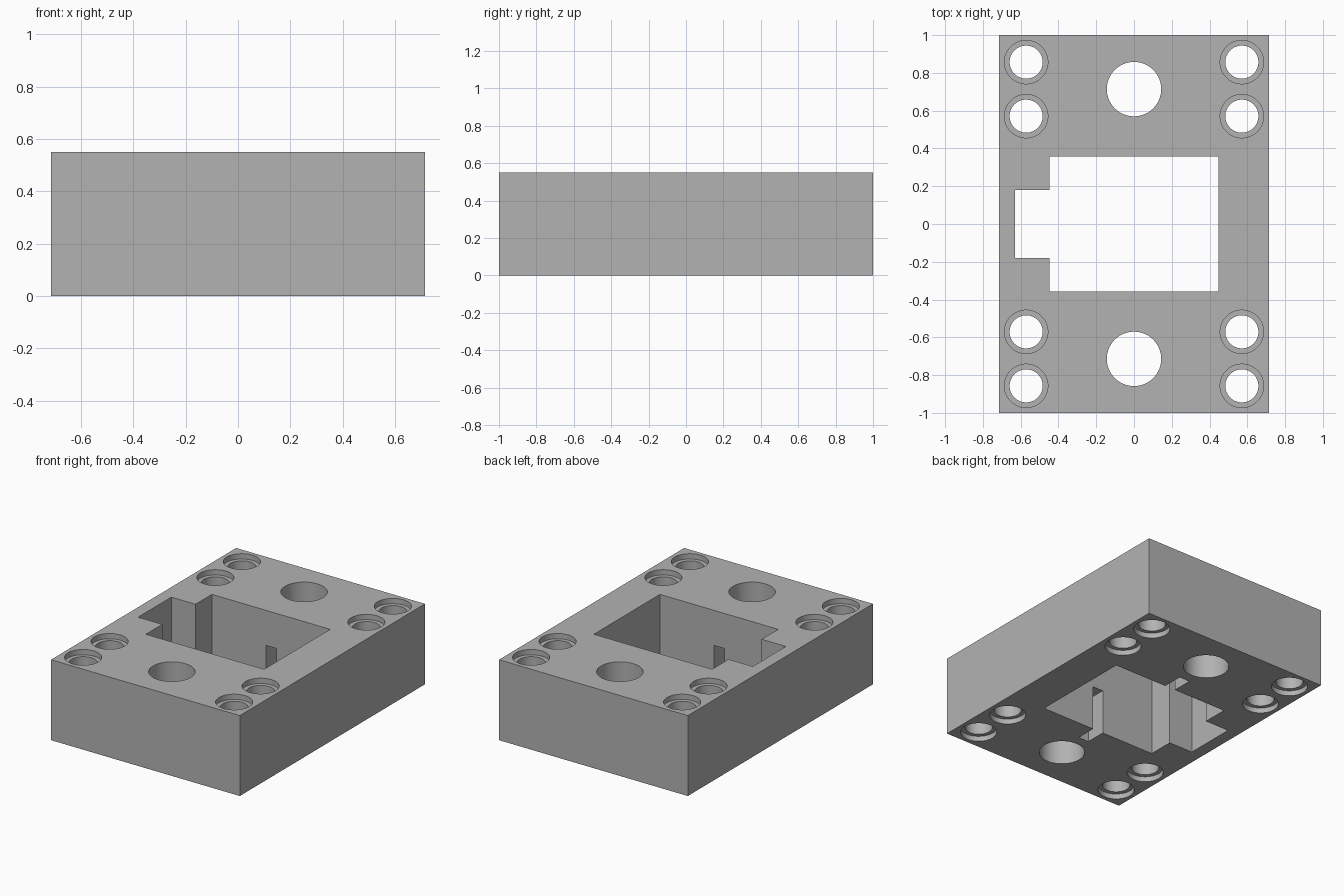
import bpy

cube = bpy.data.objects.get("Cube")
if cube:
    bpy.data.objects.remove(cube, do_unlink=True)

HEIGHT = 0.55
BORE_DEPTH = 0.036

grey = bpy.data.materials.new("plain grey")
grey.use_nodes = True
colour = (0.45, 0.45, 0.45, 1)
grey.diffuse_color = colour
grey.node_tree.nodes["Principled BSDF"].inputs["Base Color"].default_value = colour


def box(name, low, high):
    centre = [(a + b) / 2 for a, b in zip(low, high)]
    bpy.ops.mesh.primitive_cube_add(size=1, location=centre)
    ob = bpy.context.object
    ob.name = name
    ob.scale = [b - a for a, b in zip(low, high)]
    bpy.ops.object.transform_apply(location=True, rotation=False, scale=True)
    ob.data.materials.append(grey)
    return ob


def cylinder(name, x, y, radius, low, high):
    bpy.ops.mesh.primitive_cylinder_add(
        vertices=64, radius=radius, depth=high - low, location=(x, y, (low + high) / 2))
    ob = bpy.context.object
    ob.name = name
    ob.data.materials.append(grey)
    return ob


def cut(target, cutter):
    mod = target.modifiers.new(cutter.name, "BOOLEAN")
    mod.operation = "DIFFERENCE"
    mod.solver = "EXACT"
    mod.object = cutter
    bpy.context.view_layer.objects.active = target
    bpy.ops.object.modifier_apply(modifier=mod.name)
    bpy.data.objects.remove(cutter, do_unlink=True)


# Solid block
block = box("housing_block", (-0.714, -1, 0), (0.714, 1, HEIGHT))

# Central pocket with a side notch, both cut right through
cut(block, box("pocket", (-0.447, -0.357, -0.1), (0.447, 0.357, HEIGHT + 0.1)))
cut(block, box("side_notch", (-0.63, -0.179, -0.1), (-0.4, 0.179, HEIGHT + 0.1)))

for side in (-1, 1):
    # Slot in the pocket wall, open at the underside
    ends = sorted((side * 0.3, side * 0.5))
    cut(block, box("wall_slot", (-0.04, ends[0], -0.1), (0.04, ends[1], 0.31)))
    # Large end hole
    cut(block, cylinder("end_hole", 0, side * 0.714, 0.144, -0.1, HEIGHT + 0.1))
    # Corner holes, recessed at the top and the underside
    for x in (-0.571, 0.571):
        for y in (0.571, 0.857):
            cut(block, cylinder("corner_hole", x, side * y, 0.0875, -0.1, HEIGHT + 0.1))
            cut(block, cylinder("top_recess", x, side * y, 0.115, HEIGHT - BORE_DEPTH, HEIGHT + 0.1))
            cut(block, cylinder("lower_recess", x, side * y, 0.115, -0.1, BORE_DEPTH))

# Smooth hole walls with crisp edges
bpy.ops.object.select_all(action="DESELECT")
block.select_set(True)
bpy.context.view_layer.objects.active = block
bpy.ops.object.shade_smooth_by_angle()
